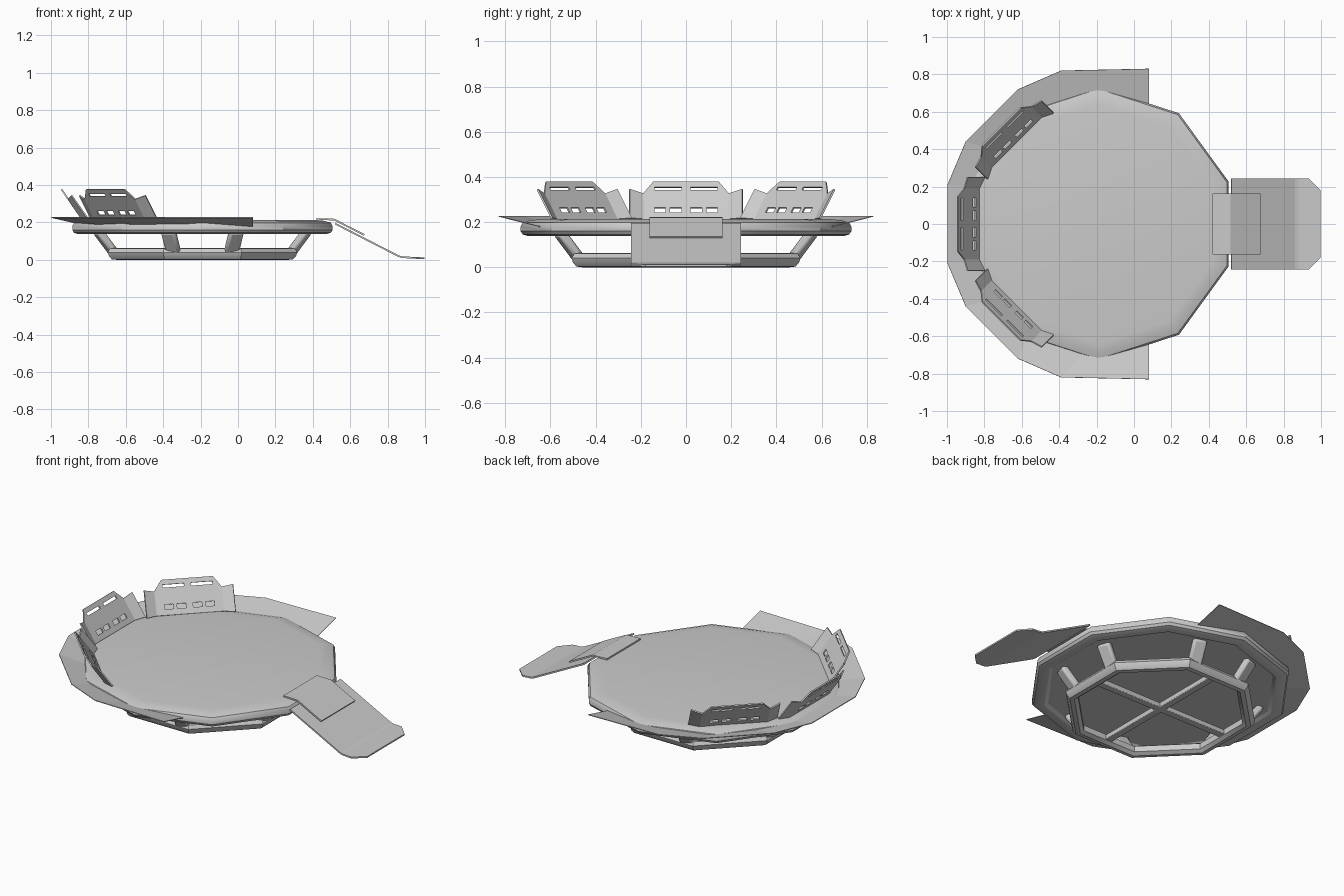
import bpy, bmesh, math
from mathutils import Vector, Matrix

if "Cube" in bpy.data.objects:
    bpy.data.objects.remove(bpy.data.objects["Cube"])

CX = -0.19  # centre of the round platform


def finish(name, bm, thick=0, bevel=0, smooth=True):
    bmesh.ops.remove_doubles(bm, verts=bm.verts, dist=1e-5)
    bmesh.ops.recalc_face_normals(bm, faces=bm.faces)
    me = bpy.data.meshes.new(name)
    bm.to_mesh(me)
    bm.free()
    ob = bpy.data.objects.new(name, me)
    bpy.context.collection.objects.link(ob)
    if thick:
        m = ob.modifiers.new("thickness", 'SOLIDIFY')
        m.thickness = thick
        m.offset = 0
    if bevel:
        m = ob.modifiers.new("bevel", 'BEVEL')
        m.width = bevel
        m.segments = 2
    if smooth:
        bpy.ops.object.select_all(action='DESELECT')
        ob.select_set(True)
        bpy.context.view_layer.objects.active = ob
        bpy.ops.object.shade_smooth_by_angle(angle=math.radians(32))
    return ob


def polygon_ring(name, sides, phase, profile, closed):
    """Sweep a (radius, z) profile around a regular polygon."""
    bm = bmesh.new()
    rings = []
    for r, z in profile:
        rings.append([bm.verts.new((CX + r * math.cos(phase + k * math.tau / sides),
                                    r * math.sin(phase + k * math.tau / sides), z))
                      for k in range(sides)])
    pairs = list(zip(rings, rings[1:]))
    if closed:
        pairs.append((rings[-1], rings[0]))
    else:
        bm.faces.new(rings[0])
        bm.faces.new(rings[-1])
    for a, b in pairs:
        for k in range(sides):
            j = (k + 1) % sides
            bm.faces.new((a[k], a[j], b[j], b[k]))
    return finish(name, bm)


def beam(name, a, b, width, height, bevel):
    """Box from a to b; width is horizontal."""
    a, b = Vector(a), Vector(b)
    d = (b - a).normalized()
    side = Vector((0, 0, 1)).cross(d).normalized()
    up = d.cross(side)
    bm = bmesh.new()
    bmesh.ops.create_cube(bm, size=1)
    rot = Matrix((d, side, up)).transposed()
    for v in bm.verts:
        v.co = (a + b) / 2 + rot @ Vector((v.co.x * (b - a).length, v.co.y * width, v.co.z * height))
    return finish(name, bm, bevel=bevel)


# Ten-sided deck with rounded rim
polygon_ring("deck", 10, math.radians(18),
             [(0.64, 0.213), (0.69, 0.208), (0.722, 0.198), (0.732, 0.18), (0.732, 0.16),
              (0.722, 0.145), (0.70, 0.138), (0.66, 0.138), (0.64, 0.15)], False)

# Eight-sided foot ring (radii given to the flats)
k = 1 / math.cos(math.pi / 8)
foot = [(0.46, 0), (0.485, 0.003), (0.50, 0.02), (0.507, 0.04), (0.495, 0.06),
        (0.46, 0.064), (0.44, 0.05), (0.44, 0.015)]
polygon_ring("foot_ring", 8, math.pi / 8, [(r * k, z) for r, z in foot], True)

# Cross braces inside the foot ring
beam("cross_brace_x", (CX - 0.46, 0, 0.035), (CX + 0.46, 0, 0.035), 0.045, 0.03, 0.004)
beam("cross_brace_y", (CX, -0.46, 0.035), (CX, 0.46, 0.035), 0.045, 0.03, 0.004)

# Slanted legs, a pair on each side
for i, deg in enumerate((18, 72, 108, 162, 198, 252, 288, 342)):
    c, s = math.cos(math.radians(deg)), math.sin(math.radians(deg))
    beam(f"leg_{i + 1}", (CX + 0.50 * c, 0.50 * s, 0.04), (CX + 0.59 * c, 0.59 * s, 0.155),
         0.08, 0.042, 0.013)

# Flared skirt around the back of the deck: half outline, mirrored
outer = [(0.08, 0.83, 0.226), (-0.39, 0.82, 0.226), (-0.62, 0.72, 0.226),
         (-0.90, 0.44, 0.226), (-0.997, 0.21, 0.226)]
inner = [(0.08, 0.64, 0.178), (-0.28, 0.69, 0.192), (-0.57, 0.60, 0.19),
         (-0.75, 0.40, 0.19), (-0.87, 0.20, 0.197)]
flip = lambda pts: [(x, -y, z) for x, y, z in reversed(pts)]
bm = bmesh.new()
o = [bm.verts.new(p) for p in outer + flip(outer)]
n = [bm.verts.new(p) for p in inner + flip(inner)]
for i in range(len(o) - 1):
    bm.faces.new((o[i], o[i + 1], n[i + 1], n[i]))
finish("skirt", bm, thick=0.004, smooth=False)


def plate(name, stations, thick):
    """Bent sheet along x from (x, half width, z) stations."""
    bm = bmesh.new()
    rows = [(bm.verts.new((x, -w, z)), bm.verts.new((x, w, z))) for x, w, z in stations]
    for a, b in zip(rows, rows[1:]):
        bm.faces.new((a[0], b[0], b[1], a[1]))
    return finish(name, bm, thick=thick, smooth=False)


# Boarding ramp and its hinge plate
plate("ramp", [(0.52, 0.243, 0.193), (0.86, 0.243, 0.019), (0.88, 0.243, 0.014),
               (0.935, 0.243, 0.011), (0.998, 0.18, 0.008)], 0.009)
plate("hinge_plate", [(0.42, 0.162, 0.218), (0.515, 0.162, 0.215), (0.675, 0.162, 0.133)], 0.009)


def backrest(name, deg, shift):
    """Leaning panel with slots and folded side wings."""
    us = [-0.19, -0.14, -0.09, -0.07, -0.02, 0.02, 0.07, 0.09, 0.14, 0.19]
    zs = [0.212, 0.240, 0.262, 0.325, 0.340, 0.354, 0.377]
    rot = Matrix.Rotation(math.radians(deg), 3, 'Z')
    bm = bmesh.new()

    def point(d, u, z):
        return bm.verts.new(rot @ Vector((d + shift, u, z)) + Vector((CX, 0, 0)))

    grid = []
    for z in zs:
        edge = 0.19 - max(0, z - 0.325) / 0.052 * 0.045
        grid.append([point(0.64 + (z - 0.212) * 0.69, max(-edge, min(edge, u)), z) for u in us])
    for r in range(len(zs) - 1):
        for c in range(len(us) - 1):
            hole = (r == 1 and c in (1, 3, 5, 7)) or (r == 4 and c in (1, 2, 3, 5, 6, 7))
            if not hole:
                bm.faces.new((grid[r][c], grid[r][c + 1], grid[r + 1][c + 1], grid[r + 1][c]))
    for s, c in ((-1, 0), (1, -1)):
        low, high = point(0.61, s * 0.25, 0.217), point(0.70, s * 0.25, 0.345)
        side = [grid[r][c] for r in range(4)]
        bm.faces.new(side + [high, low])
    return finish(name, bm, thick=0.008, smooth=False)


# Three backrests around the rear
backrest("backrest_left", 225, -0.02)
backrest("backrest_middle", 180, 0)
backrest("backrest_right", 135, -0.02)
